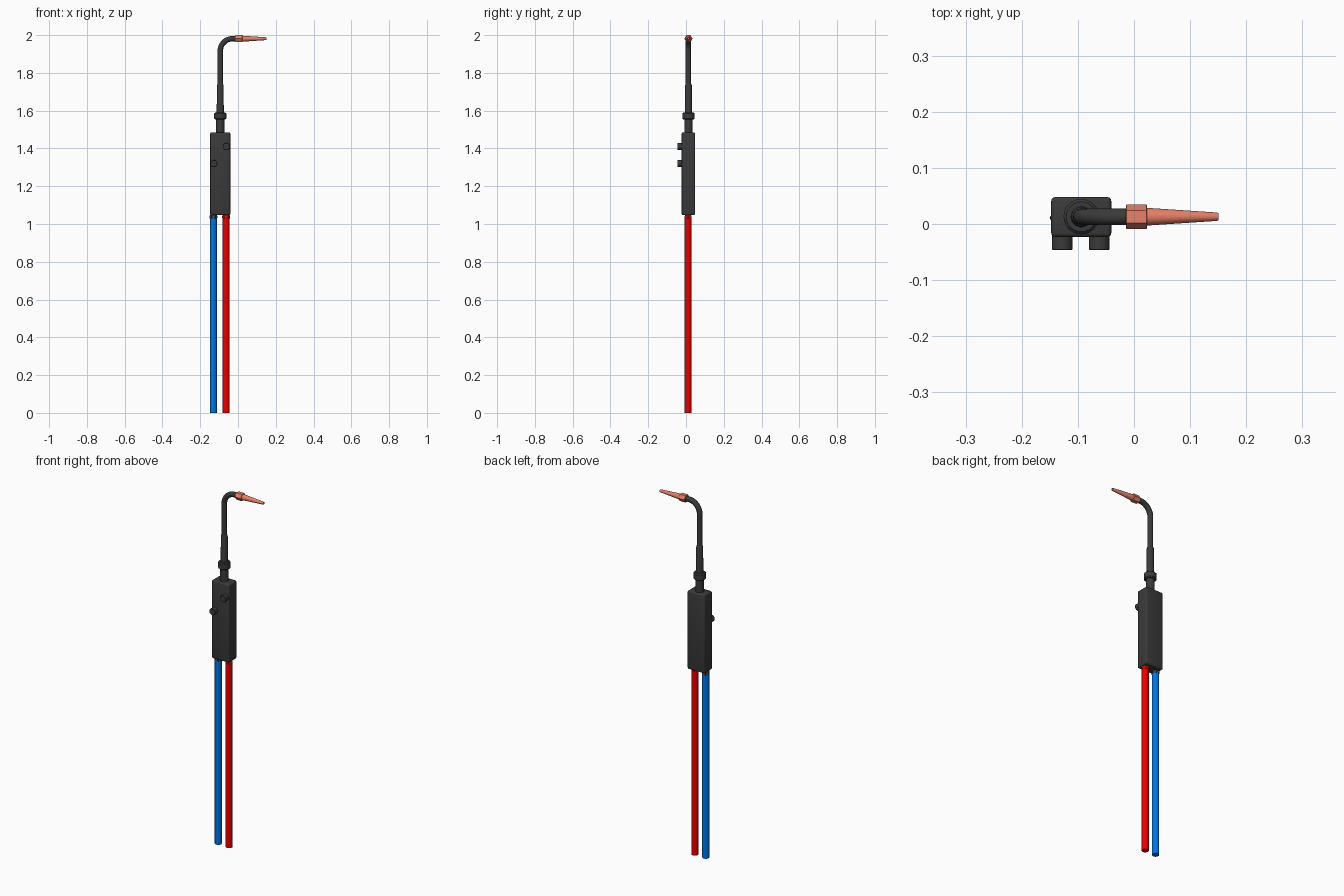
import bpy, bmesh, math
from mathutils import Matrix, Vector

if "Cube" in bpy.data.objects:
    bpy.data.objects.remove(bpy.data.objects["Cube"])

CX, CY = -0.094, 0.013      # axis of handle and neck
TIP_Z = 1.981               # height of the horizontal tip axis


def material(name, rgb):
    m = bpy.data.materials.new(name)
    m.diffuse_color = (*rgb, 1)
    m.use_nodes = True
    m.node_tree.nodes["Principled BSDF"].inputs["Base Color"].default_value = m.diffuse_color
    return m


DARK = material("dark grey", (0.042, 0.042, 0.042))
BLUE = material("blue rubber", (0.0, 0.18, 0.8))
RED = material("red rubber", (0.8, 0.0, 0.0))
COPPER = material("copper", (0.8, 0.22, 0.14))


def finish(name, bm, mat, angle=35):
    bmesh.ops.recalc_face_normals(bm, faces=bm.faces)
    me = bpy.data.meshes.new(name)
    bm.to_mesh(me)
    bm.free()
    ob = bpy.data.objects.new(name, me)
    bpy.context.collection.objects.link(ob)
    me.materials.append(mat)
    bpy.ops.object.select_all(action='DESELECT')
    ob.select_set(True)
    bpy.context.view_layer.objects.active = ob
    bpy.ops.object.shade_smooth_by_angle(angle=math.radians(angle))
    return ob


def lathe(name, origin, axis, profile, mat, sides=24, turn=0.0, knurl=0.0):
    """Capped solid from (radius, distance along axis) pairs."""
    bm = bmesh.new()
    rot = {'x': Matrix.Rotation(math.pi / 2, 3, 'Y'),
           '-y': Matrix.Rotation(math.pi / 2, 3, 'X'),
           'z': Matrix.Identity(3)}[axis]
    rings = []
    for r, d in profile:
        ring = []
        for i in range(sides):
            a = turn + 2 * math.pi * i / sides
            q = r * (1 - knurl * (i % 2))
            ring.append(bm.verts.new(
                Vector(origin) + rot @ Vector((q * math.cos(a), q * math.sin(a), d))))
        rings.append(ring)
    for lo, hi in zip(rings, rings[1:]):
        for i in range(sides):
            j = (i + 1) % sides
            bm.faces.new((lo[i], lo[j], hi[j], hi[i]))
    bm.faces.new(rings[0])
    bm.faces.new(rings[-1])
    return finish(name, bm, mat)


# handle block with rounded edges
bm = bmesh.new()
bmesh.ops.create_cube(bm, size=1)
bmesh.ops.scale(bm, vec=(0.107, 0.071, 0.438), verts=bm.verts)
bmesh.ops.translate(bm, vec=(-0.094, CY - 0.0005, 1.266), verts=bm.verts)
bmesh.ops.bevel(bm, geom=bm.edges[:], offset=0.007, segments=3,
                profile=0.5, affect='EDGES')
finish("handle", bm, DARK)

# hoses with their fittings
for side, x, mat, fit in (("oxygen", -0.130, BLUE, DARK), ("fuel", -0.063, RED, RED)):
    lathe(side + "_hose", (x, CY - 0.002, 0), 'z', [(0.018, 0), (0.018, 1.04)], mat)
    lathe(side + "_fitting", (x, CY - 0.002, 0), 'z',
          [(0.018, 1.028), (0.0205, 1.031), (0.0205, 1.042), (0.018, 1.05)], fit, 6)

# valve knobs on the front face
for side, x, z in (("oxygen", -0.128, 1.32), ("fuel", -0.062, 1.41)):
    lathe(side + "_valve_knob", (x, -0.02, z), '-y',
          [(0.0185, 0), (0.0185, 0.025), (0.0175, 0.026)], DARK, 32)

# neck, collar nut and mixer tube
lathe("neck", (CX, CY, 0), 'z', [(0.022, 1.48), (0.022, 1.56)], DARK)
lathe("collar_nut", (CX, CY, 0), 'z',
      [(0.027, 1.553), (0.032, 1.558), (0.032, 1.586), (0.027, 1.591)],
      DARK, 48, knurl=0.03)
lathe("mixer_tube", (CX, CY, 0), 'z',
      [(0.019, 1.585), (0.0175, 1.735), (0.0145, 1.742)], DARK)

# bent tube swept through a quarter circle
R, r, sides = 0.065, 0.0145, 20
path = [(CX, 1.735, 0.0)]
for k in range(13):
    a = math.pi / 2 * k / 12
    path.append((CX + R * (1 - math.cos(a)), TIP_Z - R + R * math.sin(a), a))
path.append((-0.008, TIP_Z, math.pi / 2))
bm = bmesh.new()
rings = []
for x, z, a in path:
    out = Vector((math.cos(a), 0, -math.sin(a)))
    rings.append([bm.verts.new(Vector((x, CY, z)) + r * (
        out * math.cos(2 * math.pi * i / sides)
        + Vector((0, 1, 0)) * math.sin(2 * math.pi * i / sides))) for i in range(sides)])
for lo, hi in zip(rings, rings[1:]):
    for i in range(sides):
        j = (i + 1) % sides
        bm.faces.new((lo[i], lo[j], hi[j], hi[i]))
bm.faces.new(rings[0])
bm.faces.new(rings[-1])
finish("bent_tube", bm, DARK)

# copper tip: hexagonal nut and tapered nozzle with a small bore
lathe("tip_nut", (0, CY, TIP_Z), 'x',
      [(0.0205, -0.014), (0.0217, -0.013), (0.0217, 0.022), (0.0205, 0.023)],
      COPPER, 6, turn=math.pi / 2)
lathe("nozzle", (0, CY, TIP_Z), 'x',
      [(0.016, 0.02), (0.0075, 0.147), (0.0065, 0.151), (0.003, 0.151), (0.003, 0.135)],
      COPPER)
